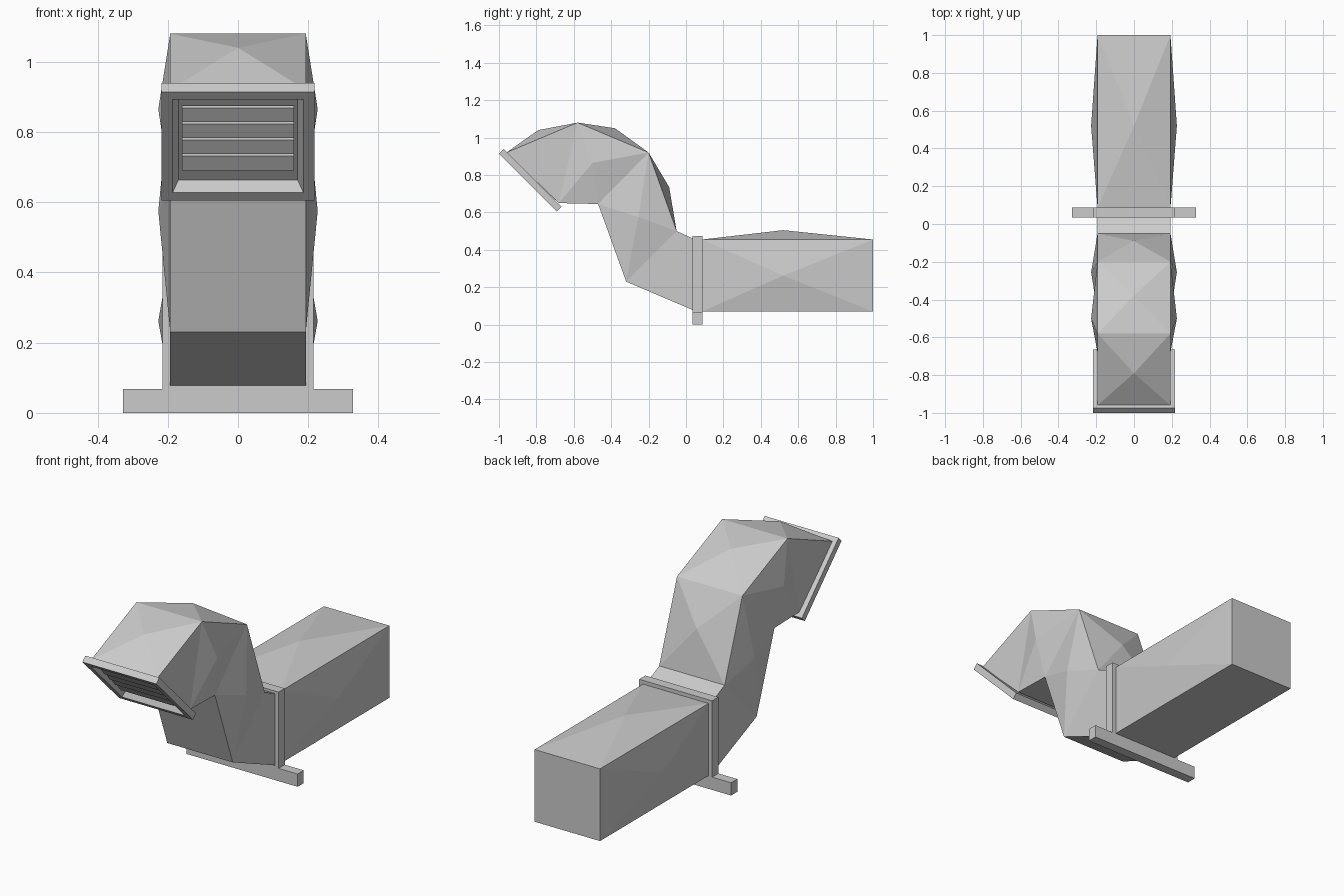
import bpy
import bmesh
from math import radians
from mathutils import Matrix, Vector

cube = bpy.data.objects.get("Cube")
if cube:
    bpy.data.objects.remove(cube, do_unlink=True)

# Single painted metal colour
metal = bpy.data.materials.new("light grey metal")
metal.use_nodes = True
metal.diffuse_color = (0.6, 0.6, 0.6, 1)
metal.node_tree.nodes["Principled BSDF"].inputs["Base Color"].default_value = (0.6, 0.6, 0.6, 1)

HALF = 0.193    # half width of the duct
BULGE = 0.227   # half width at the pressed-out side points


def finish(name, bm):
    bmesh.ops.remove_doubles(bm, verts=bm.verts, dist=0.0005)
    bmesh.ops.recalc_face_normals(bm, faces=bm.faces)
    mesh = bpy.data.meshes.new(name)
    bm.to_mesh(mesh)
    bm.free()
    mesh.materials.append(metal)
    obj = bpy.data.objects.new(name, mesh)
    bpy.context.collection.objects.link(obj)
    return obj


def panel(bm, corners, peak=None):
    """Flat panel, or a shallow pyramid rising to the peak."""
    if peak is None:
        bm.faces.new([bm.verts.new(c) for c in corners])
        return
    for a, b in zip(corners, corners[1:] + corners[:1]):
        bm.faces.new([bm.verts.new(p) for p in (a, b, peak)])


def duct(name, top, bottom, top_peaks, side_peaks, cap_end):
    """Rectangular duct through top and bottom (y, z) profile points."""
    bm = bmesh.new()
    for i in range(len(top) - 1):
        for line, peak in ((top, top_peaks[i]), (bottom, None)):
            if line[i] == line[i + 1]:
                continue
            corners = [(-HALF, *line[i]), (HALF, *line[i]),
                       (HALF, *line[i + 1]), (-HALF, *line[i + 1])]
            panel(bm, corners, (0, *peak) if peak else None)
        outline = list(dict.fromkeys((top[i], top[i + 1], bottom[i + 1], bottom[i])))
        peak = side_peaks[i]
        for s in (-1, 1):
            panel(bm, [(s * HALF, *p) for p in outline],
                  (s * BULGE, *peak) if peak else None)
    if cap_end:
        panel(bm, [(-HALF, *top[-1]), (HALF, *top[-1]),
                   (HALF, *bottom[-1]), (-HALF, *bottom[-1])])
    return finish(name, bm)


# Straight rear duct
duct("straight_duct",
     [(0.06, 0.455), (0.085, 0.455), (1.0, 0.455)],
     [(0.06, 0.07), (0.085, 0.07), (1.0, 0.07)],
     [None, (0.52, 0.505)], [None, (0.52, 0.262)], True)

# Curved front duct, rising and turning down to the outlet
duct("curved_duct",
     [(0.06, 0.45), (-0.05, 0.50), (-0.20, 0.92), (-0.58, 1.08), (-0.96, 0.92)],
     [(0.06, 0.068), (-0.32, 0.23), (-0.47, 0.645), (-0.68, 0.65), (-0.68, 0.65)],
     [None, (-0.09, 0.735), (-0.38, 1.05), (-0.79, 1.04)],
     [None, (-0.255, 0.575), (-0.50, 0.865), None], False)

# Mounting flange with a wide foot
bm = bmesh.new()
half = [(0.327, 0), (0.327, 0.068), (0.215, 0.068), (0.215, 0.475)]
outline = half + [(-x, z) for x, z in reversed(half)]
face = bm.faces.new([bm.verts.new((x, 0.035, z)) for x, z in outline])
out = bmesh.ops.extrude_face_region(bm, geom=[face])
verts = [g for g in out["geom"] if isinstance(g, bmesh.types.BMVert)]
bmesh.ops.translate(bm, verts=verts, vec=(0, 0.052, 0))
finish("mounting_flange", bm)

# Outlet placement: local y runs up the slope, local z points outwards
outlet = Matrix.Translation((0, -0.8325, 0.772)) @ Matrix.Rotation(radians(135), 4, 'X')

# Outlet frame with a tapered recess
bm = bmesh.new()
bmesh.ops.create_cube(bm, size=1, matrix=Matrix.Diagonal((0.436, 0.438, 0.035, 1)))
bm.normal_update()
front = max(bm.faces, key=lambda f: f.normal.z)
bmesh.ops.inset_region(bm, faces=[front], thickness=0.045)
rim = list(front.verts)
out = bmesh.ops.extrude_face_region(bm, geom=[front])
bmesh.ops.delete(bm, geom=[front], context='FACES_ONLY')
for v in [g for g in out["geom"] if isinstance(g, bmesh.types.BMVert)]:
    v.co = Vector((v.co.x * 0.885, v.co.y * 0.885, v.co.z - 0.045))
bm.transform(outlet)
finish("outlet_frame", bm)

# Louvre slats across the recess
bm = bmesh.new()
for i in range(4):
    place = (Matrix.Translation((0, -0.082 + i * 0.065, 0))
             @ Matrix.Rotation(radians(-8), 4, 'X')
             @ Matrix.Diagonal((0.318, 0.05, 0.01, 1)))
    bmesh.ops.create_cube(bm, size=1, matrix=outlet @ place)
finish("louvre_slats", bm)
